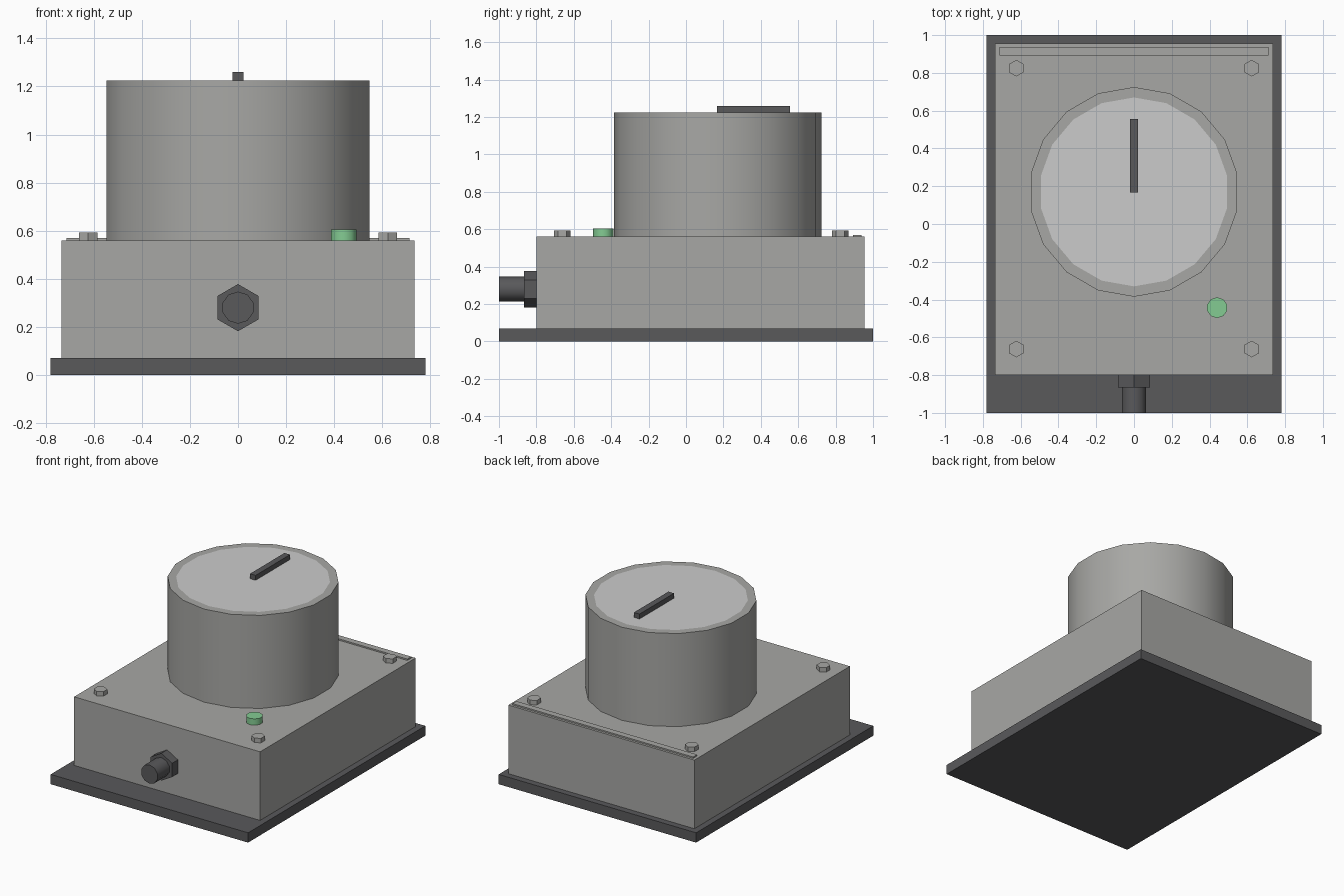
import bpy, bmesh, math
from mathutils import Matrix

if "Cube" in bpy.data.objects:
    bpy.data.objects.remove(bpy.data.objects["Cube"])


def mat(name, r, g, b):
    m = bpy.data.materials.new(name)
    m.diffuse_color = (r, g, b, 1)
    m.use_nodes = True
    m.node_tree.nodes["Principled BSDF"].inputs["Base Color"].default_value = m.diffuse_color
    return m


GREY = mat("housing grey", 0.39, 0.39, 0.375)
DARK = mat("dark grey", 0.10, 0.10, 0.105)
LIGHT = mat("dial light grey", 0.60, 0.60, 0.60)
GREEN = mat("button green", 0.23, 0.60, 0.29)


def finish(name, bm, *mats):
    me = bpy.data.meshes.new(name)
    bm.to_mesh(me)
    bm.free()
    ob = bpy.data.objects.new(name, me)
    bpy.context.collection.objects.link(ob)
    for m in mats:
        me.materials.append(m)
    return ob


def box(name, x, y, z, m):
    """Box from (min, max) ranges."""
    bm = bmesh.new()
    bmesh.ops.create_cube(bm, size=1)
    for v in bm.verts:
        v.co = [r[0] if c < 0 else r[1] for c, r in zip(v.co, (x, y, z))]
    return finish(name, bm, m)


def prism(name, sides, radius, length, start, m, forward=False, dial=None):
    """Prism with corners on +-x, running up, or towards -y if forward."""
    bm = bmesh.new()
    bmesh.ops.create_cone(bm, cap_ends=True, segments=sides, radius1=radius,
                          radius2=radius, depth=length,
                          matrix=Matrix.Translation((0, 0, length / 2)))
    if dial:  # inset disc in the top face
        top = max(bm.faces, key=lambda f: f.calc_center_median().z)
        rim = radius - dial[0]
        bmesh.ops.inset_region(bm, faces=[top], use_even_offset=True,
                               thickness=rim * math.cos(math.pi / sides))
        top.material_index = 1
    turn = Matrix.Rotation(math.pi / 2 if forward else 0, 4, 'X')
    bm.transform(Matrix.Translation(start) @ turn)
    ob = finish(name, bm, m, *([dial[1]] if dial else []))
    bpy.ops.object.select_all(action='DESELECT')
    ob.select_set(True)
    bpy.context.view_layer.objects.active = ob
    bpy.ops.object.shade_smooth_by_angle(angle=math.radians(40))
    return ob


# Base plate and housing
box("base_plate", (-0.78, 0.78), (-1, 1), (0, 0.07), DARK)
box("housing", (-0.735, 0.735), (-0.8, 0.955), (0.07, 0.56), GREY)
box("rear_strip", (-0.713, 0.713), (0.893, 0.938), (0.56, 0.57), GREY)

# Large knob with light dial and pointer
prism("knob", 18, 0.555, 0.665, (0, 0.17, 0.56), GREY, dial=(0.5, LIGHT))
box("pointer", (-0.022, 0.022), (0.167, 0.556), (1.225, 1.26), DARK)

# Corner bolts
for sx, side in ((-1, "left"), (1, "right")):
    for y, end in ((-0.662, "front"), (0.825, "rear")):
        prism(f"bolt_{end}_{side}", 6, 0.044, 0.032, (sx * 0.623, y, 0.56), GREY)

# Push button
prism("button", 10, 0.055, 0.045, (0.44, -0.443, 0.56), GREEN)

# Cable gland on the front
prism("gland_nut", 6, 0.098, 0.065, (0, -0.8, 0.28), DARK, forward=True)
prism("gland_stub", 10, 0.067, 0.135, (0, -0.865, 0.28), DARK, forward=True)
